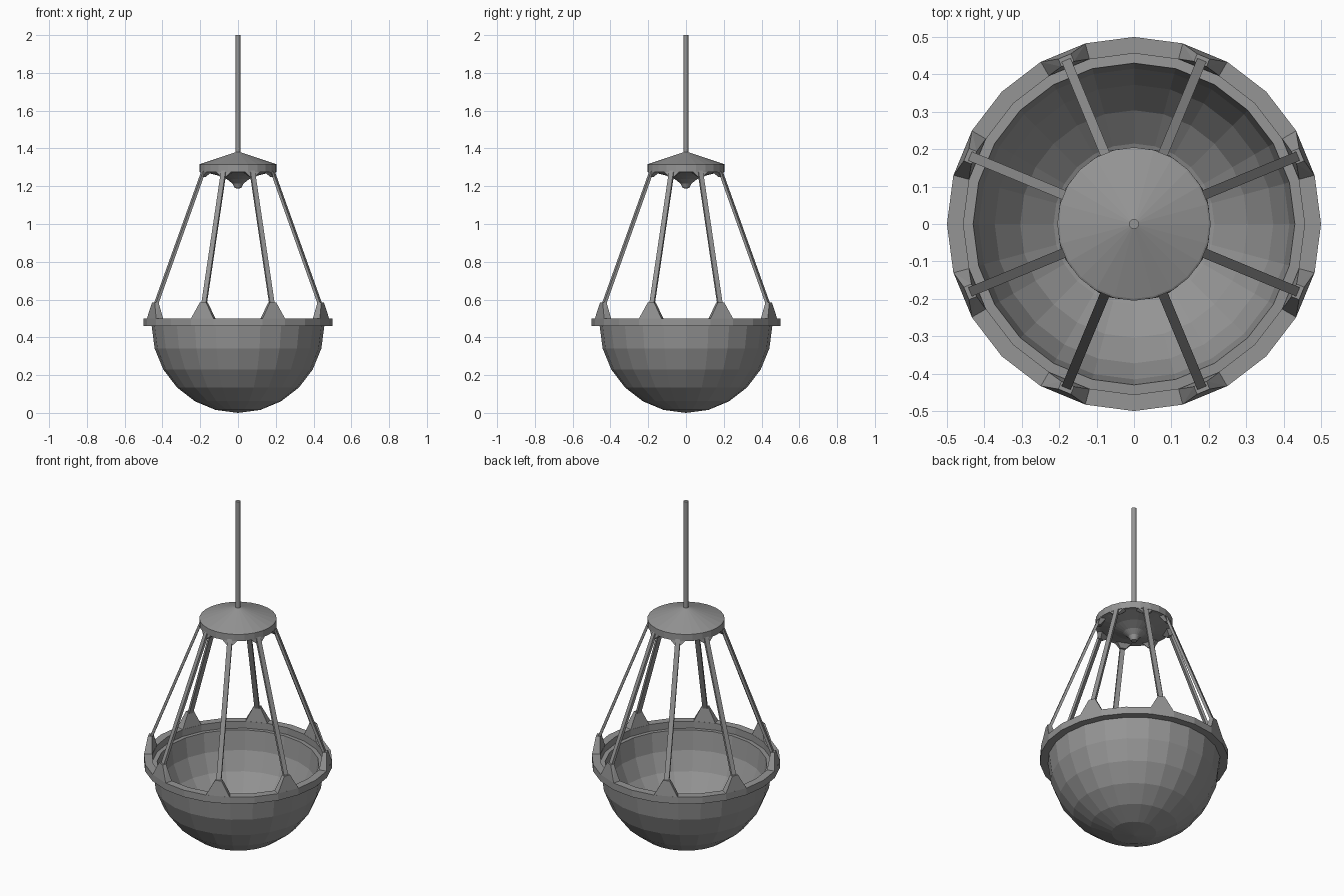
import bpy
import bmesh
from math import sin, cos, radians, tau

cube = bpy.data.objects.get("Cube")
if cube:
    bpy.data.objects.remove(cube, do_unlink=True)

SIDES = 24
ARMS = 8

grey = bpy.data.materials.new("dull grey metal")
grey.use_nodes = True
colour = (0.3, 0.3, 0.3, 1)
grey.diffuse_color = colour
grey.node_tree.nodes["Principled BSDF"].inputs["Base Color"].default_value = colour


def finish(name, bm):
    bmesh.ops.recalc_face_normals(bm, faces=bm.faces[:])
    mesh = bpy.data.meshes.new(name)
    bm.to_mesh(mesh)
    bm.free()
    mesh.materials.append(grey)
    obj = bpy.data.objects.new(name, mesh)
    bpy.context.collection.objects.link(obj)
    return obj


def lathe(name, profile, sides=SIDES, closed=False):
    """Turn a list of (radius, height) points around the z axis."""
    bm = bmesh.new()
    rings = [[bm.verts.new((r * cos(tau * i / sides), r * sin(tau * i / sides), z))
              for i in range(sides)] for r, z in profile]
    pairs = list(zip(rings, rings[1:]))
    if closed:
        pairs.append((rings[-1], rings[0]))
    for a, b in pairs:
        for i in range(sides):
            j = (i + 1) % sides
            bm.faces.new((a[i], a[j], b[j], b[i]))
    bmesh.ops.remove_doubles(bm, verts=bm.verts[:], dist=1e-5)
    return finish(name, bm)


def tapered_arms(name, lower, upper):
    """Eight tapered blocks; each end is (inner r, outer r, inner half width,
    outer half width, height)."""
    bm = bmesh.new()
    for k in range(ARMS):
        a = tau * (k + 0.5) / ARMS
        verts = []
        for r_in, r_out, w_in, w_out, z in (lower, upper):
            for r, w in ((r_in, w_in), (r_out, w_out)):
                for t in (-w, w):
                    verts.append(bm.verts.new((r * cos(a) - t * sin(a),
                                               r * sin(a) + t * cos(a), z)))
        bmesh.ops.convex_hull(bm, input=verts)
    bmesh.ops.dissolve_limit(bm, angle_limit=radians(1),
                             verts=bm.verts[:], edges=bm.edges[:])
    return finish(name, bm)


# Half-sphere bowl with a thin wall
RIM_Z = 0.46
steps = [radians(15 * i) for i in range(7)]
outer = [(0.457 * cos(t), RIM_Z - 0.46 * sin(t)) for t in reversed(steps)]
inner = [(0.43 * cos(t), RIM_Z + 0.002 - 0.43 * sin(t)) for t in steps]
lathe("bowl", outer + inner)

# Flat band around the bowl rim
lathe("rim_ring", [(0.456, 0.46), (0.5, 0.46), (0.5, 0.5), (0.456, 0.5)], closed=True)

# Wedge brackets standing on the rim, one per arm
half = radians(7.5)
tapered_arms("rim_brackets",
             (0.457 * cos(half), 0.5 * cos(half), 0.457 * sin(half), 0.5 * sin(half), 0.498),
             (0.463, 0.485, 0.018, 0.018, 0.585))

# Slanted support arms
tapered_arms("support_arms",
             (0.468, 0.484, 0.013, 0.013, 0.56),
             (0.188, 0.203, 0.013, 0.013, 1.285))

# Small brackets under the canopy
tapered_arms("canopy_brackets",
             (0.19, 0.206, 0.015, 0.015, 1.25),
             (0.165, 0.199, 0.045, 0.045, 1.28))

# Canopy with a shallow cone on top and a flared finial below
lathe("canopy", [(0, 1.188), (0.017, 1.19), (0.03, 1.215), (0.058, 1.237),
                 (0.11, 1.258), (0.185, 1.276), (0.205, 1.276), (0.205, 1.315),
                 (0.2, 1.318), (0.013, 1.38), (0, 1.38)])

# Hanging rod
lathe("rod", [(0, 1.37), (0.013, 1.37), (0.013, 2.0), (0, 2.0)], sides=12)
